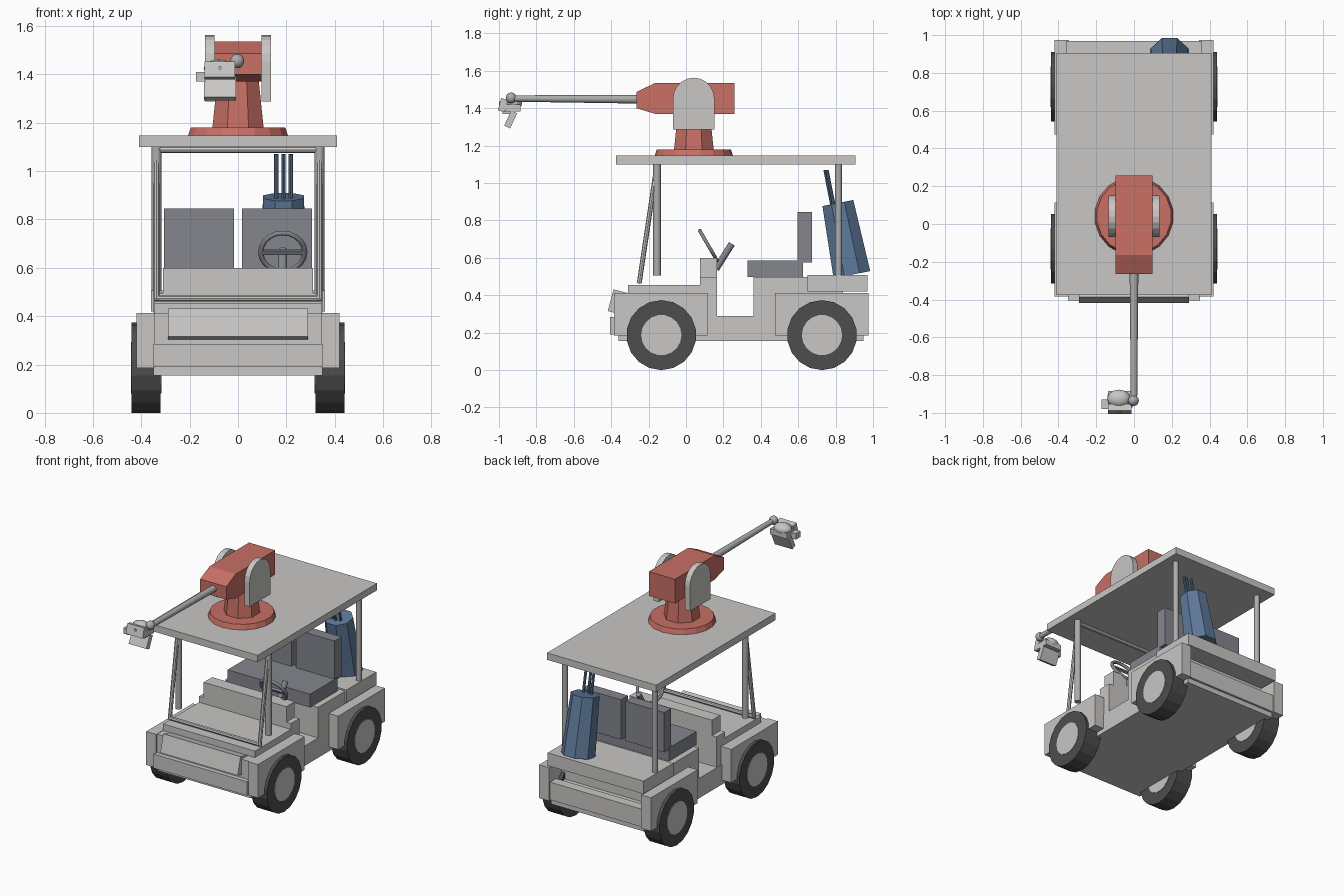
import bpy, bmesh, math
from mathutils import Vector, Matrix

if "Cube" in bpy.data.objects:
    bpy.data.objects.remove(bpy.data.objects["Cube"])


def material(name, rgb):
    m = bpy.data.materials.new(name)
    m.diffuse_color = (*rgb, 1)
    m.use_nodes = True
    m.node_tree.nodes["Principled BSDF"].inputs["Base Color"].default_value = m.diffuse_color
    return m


BODY = material("light grey", (0.58, 0.57, 0.56))
STEEL = material("steel grey", (0.42, 0.42, 0.42))
RED = material("red", (0.58, 0.16, 0.13))
BLUE = material("blue", (0.11, 0.19, 0.32))
SEAT = material("slate grey", (0.23, 0.24, 0.27))
RUBBER = material("rubber", (0.075, 0.075, 0.075))


def finish(name, bm, mat, smooth=False):
    bmesh.ops.recalc_face_normals(bm, faces=bm.faces)
    me = bpy.data.meshes.new(name)
    for f in bm.faces:
        f.smooth = smooth and len(f.verts) <= 4
    bm.to_mesh(me)
    bm.free()
    me.materials.append(mat)
    ob = bpy.data.objects.new(name, me)
    bpy.context.collection.objects.link(ob)
    return ob


def box(name, x, y, z, mat, tilt=0):
    """Box from (min, max) ranges, tilted about its own x axis."""
    bm = bmesh.new()
    size = Matrix.Diagonal((x[1] - x[0], y[1] - y[0], z[1] - z[0], 1))
    mid = Vector(((x[0] + x[1]) / 2, (y[0] + y[1]) / 2, (z[0] + z[1]) / 2))
    bmesh.ops.create_cube(bm, size=1, matrix=Matrix.Translation(mid)
                          @ Matrix.Rotation(math.radians(tilt), 4, 'X') @ size)
    return finish(name, bm, mat)


def rod(name, a, b, r1, r2, mat, sides=12, spin=0, smooth=False):
    """Cylinder or cone between two points."""
    bm = bmesh.new()
    a, b = Vector(a), Vector(b)
    d = b - a
    rot = Vector((0, 0, 1)).rotation_difference(d).to_matrix().to_4x4()
    bmesh.ops.create_cone(bm, cap_ends=True, segments=sides, radius1=r1, radius2=r2, depth=d.length,
                          matrix=Matrix.Translation((a + b) / 2) @ rot @ Matrix.Rotation(spin, 4, 'Z'))
    return finish(name, bm, mat, smooth)


def ball(name, c, r, mat):
    bm = bmesh.new()
    bmesh.ops.create_uvsphere(bm, u_segments=12, v_segments=8, radius=1,
                              matrix=Matrix.Translation(c) @ Matrix.Diagonal((*r, 1)))
    return finish(name, bm, mat, True)


def extrude_x(name, profile, x0, x1, mat):
    """Extrude a (y, z) outline along x."""
    bm = bmesh.new()
    f = bm.faces.new([bm.verts.new((x0, y, z)) for y, z in profile])
    ext = bmesh.ops.extrude_face_region(bm, geom=[f])["geom"]
    bmesh.ops.translate(bm, vec=(x1 - x0, 0, 0),
                        verts=[v for v in ext if isinstance(v, bmesh.types.BMVert)])
    return finish(name, bm, mat)


# Chassis and front body
box("chassis", (-.35, .35), (-.36, .95), (.155, .29), BODY)
box("nose_body", (-.35, .35), (-.375, .10), (.20, .41), BODY)
box("hood", (-.345, .345), (-.31, .165), (.40, .455), BODY)
box("front_panel", (-.29, .29), (-.405, -.275), (.297, .417), BODY, -15)
box("front_bumper", (-.35, .35), (-.405, -.36), (.19, .285), BODY)
box("dashboard_base", (-.345, .345), (.075, .165), (.28, .495), BODY)
box("dashboard", (-.31, .31), (.075, .165), (.49, .60), BODY)

# Seat base and rear deck
box("seat_base", (-.35, .35), (.36, .84), (.28, .497), BODY)
box("rear_deck", (-.36, .36), (.65, .97), (.42, .507), BODY)
box("rear_bumper", (-.35, .35), (.90, .965), (.19, .31), BODY)

# Fenders and wheels
for side, s in (("right", 1), ("left", -1)):
    for end, y0, y1, wy in (("front", -.385, .115, -.132), ("rear", .475, .975, .727)):
        box(f"{end}_fender_{side}", sorted((s * .345, s * .42)), (y0, y1), (.185, .412), BODY)
        rod(f"{end}_tire_{side}", (s * .32, wy, .187), (s * .44, wy, .187), .187, .187,
            RUBBER, 18, math.pi / 18)
        rod(f"{end}_hub_{side}", (s * .317, wy, .187), (s * .443, wy, .187), .108, .108, BODY, 18)

# Seats
box("seat_cushion", (-.31, .31), (.33, .625), (.497, .587), SEAT)
for side, x in (("left", (-.307, -.017)), ("right", (.017, .307))):
    box(f"seat_back_{side}", x, (.597, .673), (.575, .845), SEAT)

# Steering wheel and column
bm = bmesh.new()
n, m, R, r = 20, 6, .091, .011
pose = Matrix.Translation((.185, .12, .665)) @ Matrix.Rotation(math.radians(-60), 4, 'X')
ring = [[bm.verts.new(pose @ Vector((
    (R + r * math.cos(j * math.tau / m)) * math.cos(i * math.tau / n),
    (R + r * math.cos(j * math.tau / m)) * math.sin(i * math.tau / n),
    r * math.sin(j * math.tau / m)))) for j in range(m)] for i in range(n)]
for i in range(n):
    for j in range(m):
        k, l = (i + 1) % n, (j + 1) % m
        bm.faces.new((ring[i][j], ring[k][j], ring[k][l], ring[i][l]))
finish("steering_wheel", bm, SEAT, True)
rod("steering_column", (.185, .16, .54), (.185, .245, .675), .018, .018, SEAT)
box("steering_spoke", (.095, .275), (.112, .128), (.655, .675), SEAT, 30)

# Roof, posts and windscreen frame
box("roof", (-.41, .41), (-.375, .905), (1.10, 1.147), BODY)
for side, s in (("right", 1), ("left", -1)):
    rod(f"rear_post_{side}", (s * .337, .815, .50), (s * .337, .815, 1.10), .019, .019, STEEL, smooth=True)
    rod(f"front_post_{side}", (s * .337, -.155, .505), (s * .337, -.155, 1.10), .021, .021, STEEL, smooth=True)
    rod(f"windscreen_strut_{side}", (s * .337, -.25, .465), (s * .337, -.155, 1.10), .013, .013, BODY, 8)
rod("windscreen_bottom_bar", (-.345, -.248, .473), (.345, -.248, .473), .013, .013, BODY, 8)
rod("windscreen_top_bar", (-.345, -.158, 1.088), (.345, -.158, 1.088), .013, .013, BODY, 8)

# Leaning tank with three tubes
foot, top = Vector((.188, .887, .51)), Vector((.188, .812, .893))
rod("tank", foot, top, .108, .091, BLUE, 8, math.pi / 8)
axis = (top - foot).normalized()
for i, dx in enumerate((-.03, 0, .03)):
    start = top + Vector((dx, -.03 if dx == 0 else -.02, -.02))
    rod(f"tank_tube_{i + 1}", start, start + axis * .20, .009, .009, BLUE, 8)

# Turret on the roof
rod("turret_base", (0, .042, 1.145), (0, .042, 1.18), .21, .198, RED, 18)
rod("turret_pedestal", (0, .042, 1.175), (0, .042, 1.40), .115, .09, RED, 8, math.pi / 8)
extrude_x("turret_head", [(-.265, 1.40), (-.165, 1.37), (.258, 1.37), (.258, 1.535),
                          (-.165, 1.535), (-.265, 1.487)], -.098, .098, RED)
arch = [(-.07, 1.287), (.152, 1.287)] + [
    (.041 + .111 * math.cos(math.pi * i / 10), 1.452 + .111 * math.sin(math.pi * i / 10))
    for i in range(11)]
for side, s in (("right", 1), ("left", -1)):
    extrude_x(f"turret_cheek_{side}", arch, s * .098, s * .136, BODY)

# Boom with tilting head
rod("boom", (0, -.26, 1.448), (0, -.93, 1.452), .023, .017, STEEL, smooth=True)
ball("boom_joint", (-.003, -.935, 1.455), (.029, .029, .029), STEEL)
ball("head_dome", (-.08, -.925, 1.425), (.062, .048, .036), BODY)
box("head_body", (-.138, -.012), (-.965, -.885), (1.382, 1.42), BODY)
box("head_front", (-.138, -.012), (-.998, -.96), (1.382, 1.45), BODY, -15)
box("head_knob", (-.173, -.135), (-.98, -.93), (1.37, 1.41), BODY)
box("head_flap", (-.14, -.008), (-.955, -.92), (1.295, 1.385), BODY, -25)
rod("head_pin", (-.075, -1.0, 1.425), (-.075, -.97, 1.425), .01, .01, STEEL, 8)
